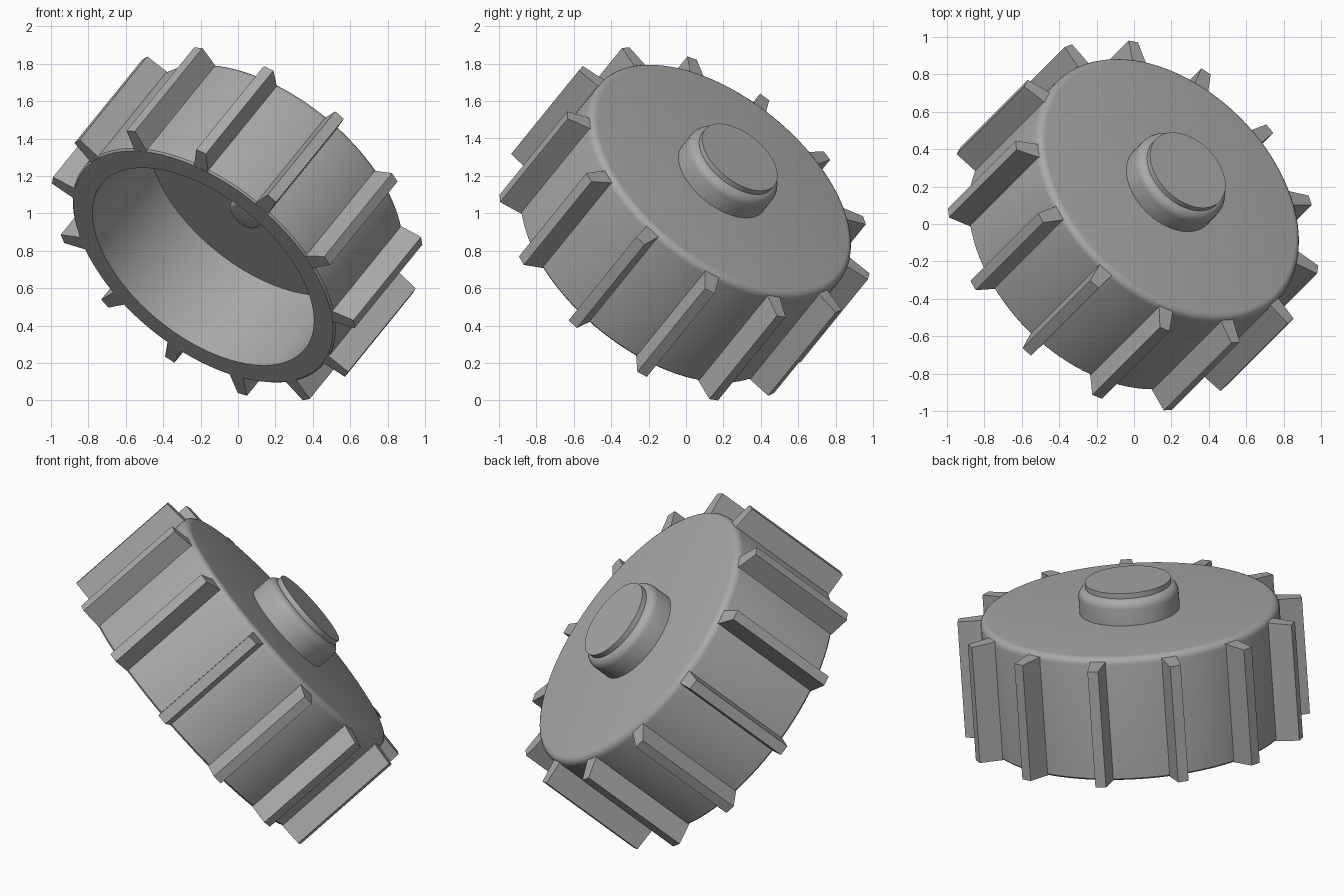
import bpy
import bmesh
from math import cos, sin, pi, radians
from mathutils import Matrix, Vector

if "Cube" in bpy.data.objects:
    bpy.data.objects.remove(bpy.data.objects["Cube"])

grey = bpy.data.materials.new("mid_grey")
grey.use_nodes = True
grey.diffuse_color = (0.4, 0.4, 0.4, 1)
grey.node_tree.nodes["Principled BSDF"].inputs["Base Color"].default_value = (0.4, 0.4, 0.4, 1)

# Tilted wheel frame: the axle points from the open side to the capped side
axle = Vector((0.533, 0.533, 0.657)).normalized()
side = Vector((axle.z, 0, -axle.x)).normalized()
up = axle.cross(side)
tilt = Matrix((side, up, axle)).transposed().to_4x4()
tilt.translation = (0, 0, 0.945)

RIBS = 13
SEGMENTS = 96


def finish(name, bm, smooth):
    bmesh.ops.remove_doubles(bm, verts=bm.verts, dist=1e-5)
    bmesh.ops.recalc_face_normals(bm, faces=bm.faces)
    mesh = bpy.data.meshes.new(name)
    bm.to_mesh(mesh)
    bm.free()
    mesh.materials.append(grey)
    obj = bpy.data.objects.new(name, mesh)
    bpy.context.collection.objects.link(obj)
    obj.matrix_world = tilt
    if smooth:
        bpy.ops.object.select_all(action='DESELECT')
        obj.select_set(True)
        bpy.context.view_layer.objects.active = obj
        bpy.ops.object.shade_smooth_by_angle(angle=radians(32))
    return obj


def fillet(radius, height, size, steps=5):
    """Rounded outer corner, running from the wall to the top face."""
    return [(radius - size + size * cos(pi / 2 * i / steps),
             height - size + size * sin(pi / 2 * i / steps)) for i in range(steps + 1)]


def lathe(name, profile):
    bm = bmesh.new()
    points = [bm.verts.new((r, 0, z)) for r, z in profile]
    edges = [bm.edges.new(pair) for pair in zip(points, points[1:])]
    bmesh.ops.spin(bm, geom=points + edges, cent=(0, 0, 0), axis=(0, 0, 1),
                   angle=2 * pi, steps=SEGMENTS)
    return finish(name, bm, True)


# Hollow drum with a rounded closed side
lathe("wheel_drum", [(0, 0.22), (0.7, 0.22), (0.7, -0.35), (0.82, -0.35), (0.83, -0.34)]
      + fillet(0.83, 0.365, 0.04) + [(0, 0.365)])

# Outer hub with rounded shoulder and a raised cap
lathe("outer_hub", [(0, 0.36), (0.278, 0.36)] + fillet(0.278, 0.51, 0.05)
      + [(0.238, 0.51), (0.238, 0.54), (0, 0.54)])

# Axle boss inside the drum
lathe("inner_boss", [(0, 0.23), (0.1, 0.23)]
      + [(r, -z) for r, z in fillet(0.1, -0.06, 0.025)] + [(0, 0.06)])

# Tapered tread ribs around the drum
bm = bmesh.new()
for i in range(RIBS):
    turn = Matrix.Rotation(radians(79.5) + 2 * pi * i / RIBS, 4, 'Z')
    rings = []
    for r, half, low, high in ((0.8, 0.046, -0.35, 0.345), (0.96, 0.03, -0.345, 0.333)):
        corners = ((-half, low), (half, low), (half, high), (-half, high))
        rings.append([bm.verts.new(turn @ Vector((r, y, z))) for y, z in corners])
    base, tip = rings
    bm.faces.new(base)
    bm.faces.new(tip)
    for k in range(4):
        n = (k + 1) % 4
        bm.faces.new((base[k], base[n], tip[n], tip[k]))
finish("tread_ribs", bm, False)
